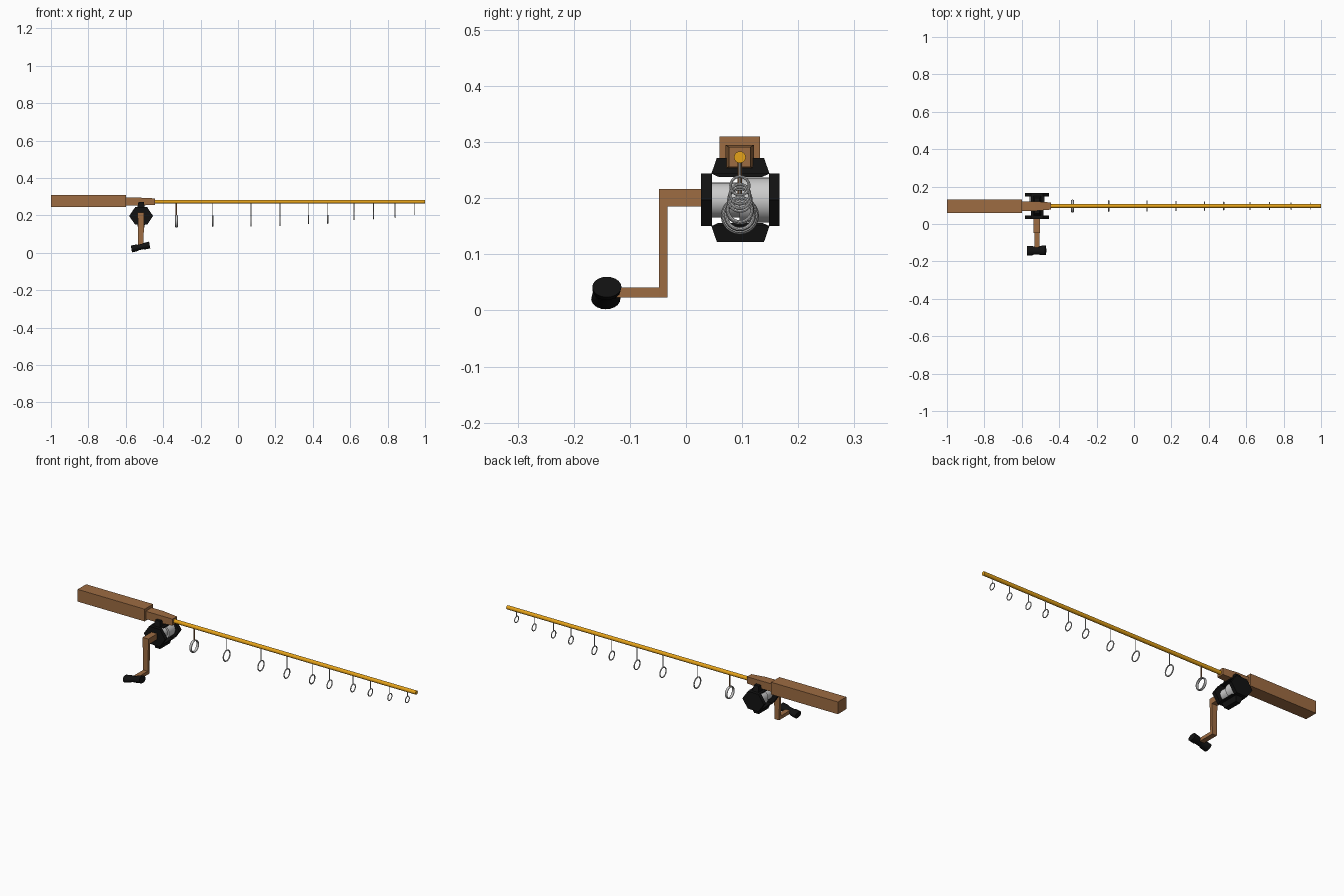
import bpy, bmesh, math
from mathutils import Vector, Matrix

if "Cube" in bpy.data.objects:
    bpy.data.objects.remove(bpy.data.objects["Cube"])

RY, RZ, CX, CZ = 0.096, 0.273, -0.518, 0.197   # rod axis and reel axis


def material(name, col):
    m = bpy.data.materials.new(name)
    m.diffuse_color = (*col, 1)
    m.use_nodes = True
    m.node_tree.nodes["Principled BSDF"].inputs["Base Color"].default_value = m.diffuse_color
    return m


WOOD = material("wood", (0.34, 0.15, 0.055))
GOLD = material("gold", (0.78, 0.36, 0.01))
BLACK = material("black", (0.006, 0.006, 0.006))


def loft(name, rings, mat=None, smooth=False):
    """Closed solid through equal-length rings of points."""
    bm = bmesh.new()
    vs = [[bm.verts.new(p) for p in r] for r in rings]
    n = len(vs[0])
    for a, b in zip(vs, vs[1:]):
        for i in range(n):
            bm.faces.new((a[i], a[(i + 1) % n], b[(i + 1) % n], b[i]))
    bm.faces.new(vs[0])
    bm.faces.new(vs[-1])
    bmesh.ops.recalc_face_normals(bm, faces=bm.faces)
    me = bpy.data.meshes.new(name)
    bm.to_mesh(me)
    bm.free()
    ob = bpy.data.objects.new(name, me)
    bpy.context.collection.objects.link(ob)
    if mat:
        me.materials.append(mat)
    if smooth:
        bpy.context.view_layer.objects.active = ob
        ob.select_set(True)
        bpy.ops.object.shade_smooth_by_angle(angle=math.radians(40))
        ob.select_set(False)
    return ob


def rect_x(x, y0, y1, z0, z1):
    return [(x, y0, z0), (x, y1, z0), (x, y1, z1), (x, y0, z1)]


def rect_z(z, x0, x1, y0, y1):
    return [(x0, y0, z), (x1, y0, z), (x1, y1, z), (x0, y1, z)]


def circle(center, axis, r, n, squash=1.0):
    q = Vector(axis).to_track_quat('Z', 'Y')
    return [Vector(center) + q @ Vector((r * math.cos(2 * math.pi * i / n),
            r * squash * math.sin(2 * math.pi * i / n), 0)) for i in range(n)]


def rod(name, a, b, r, n, mat=None, smooth=True):
    d = Vector(b) - Vector(a)
    return loft(name, [circle(a, d, r, n), circle(b, d, r, n)], mat, smooth)


# grip and stepped fore grip
loft("rear_grip", [rect_x(-1, 0.06, 0.132, 0.244, 0.31),
                   rect_x(-0.6, 0.06, 0.132, 0.244, 0.31)], WOOD)
loft("fore_grip", [rect_x(-0.602, 0.07, 0.121, 0.253, 0.295),
                   rect_x(-0.53, 0.07, 0.121, 0.253, 0.295),
                   rect_x(-0.445, 0.077, 0.115, 0.256, 0.291)], WOOD)

# rod shaft
rod("shaft", (-0.45, RY, RZ), (1, RY, RZ), 0.0105, 16, GOLD)


# line guides hanging on thin stems
def guide(i, x, bottom):
    t = (x + 0.33) / 1.275
    r = 0.034 - 0.015 * t
    minor = 0.0035 - 0.001 * t
    zc = bottom + r
    bpy.ops.mesh.primitive_torus_add(major_radius=r - minor, minor_radius=minor,
                                     major_segments=24, minor_segments=8,
                                     location=(x, RY, zc),
                                     rotation=(0, math.pi / 2, 0))
    ob = bpy.context.object
    ob.name = f"line_guide_{i}"
    if i == 0:
        ob.scale.z = 2.3        # widest guide is a band
    bpy.ops.object.shade_smooth_by_angle()
    s = 0.004 if i == 0 else 0.002
    rod(f"guide_stem_{i}", (x, RY, zc + r - minor), (x, RY, RZ), s, 8,
        WOOD if i == 0 else None)


for i, (x, b) in enumerate([(-0.329, 0.135), (-0.135, 0.138), (0.07, 0.141),
                            (0.225, 0.142), (0.376, 0.153), (0.48, 0.155),
                            (0.62, 0.174), (0.724, 0.179), (0.84, 0.187),
                            (0.945, 0.203)]):
    guide(i, x, b)


# hexagonal reel side plates
def hexagon(y):
    return [(CX + 0.064 * math.cos(i * math.pi / 3), y,
             CZ + 0.054 * math.sin(i * math.pi / 3)) for i in range(6)]


for name, y0, y1 in (("near", 0.027, 0.046), ("far", 0.148, 0.167)):
    loft(f"reel_plate_{name}", [hexagon(y0), hexagon(y1)], BLACK)

# cage plates and tapered mounts above and below the spool
for name, s in (("upper", 1), ("lower", -1)):
    loft(f"reel_cage_{name}",
         [rect_z(CZ + s * 0.041, CX - 0.034, CX + 0.034, 0.058, 0.136),
          rect_z(CZ + s * 0.047, CX - 0.034, CX + 0.034, 0.045, 0.149)], BLACK)
    loft(f"reel_mount_{name}",
         [rect_z(CZ + s * 0.046, CX - 0.02, CX + 0.02, 0.045, 0.149),
          rect_z(CZ + s * 0.075, CX - 0.014, CX + 0.014, 0.055, 0.139)], BLACK)

# stepped spool
loft("spool", [circle((CX, y, CZ), (0, 1, 0), r, 24) for y, r in
               ((0.04, 0.031), (0.095, 0.031), (0.095, 0.04), (0.155, 0.04))],
     None, True)

# crank, bent in a Z
XA, XB = CX - 0.018, CX + 0.016
loft("crank_axle", [rect_z(0.185, XA, XB, -0.048, 0.03),
                    rect_z(0.216, XA, XB, -0.048, 0.03)], WOOD)
loft("crank_arm", [rect_z(0.023, XA + 0.003, XB - 0.004, -0.048, -0.033),
                   rect_z(0.186, XA, XB, -0.048, -0.033)], WOOD)
loft("crank_peg", [rect_z(0.023, XA + 0.003, XB - 0.004, -0.125, -0.033),
                   rect_z(0.041, XA + 0.003, XB - 0.004, -0.125, -0.033)], WOOD)

# tilted knob with a narrower waist
tilt = Vector((1, 0.02, 0.22)).normalized()
kc = Vector((CX - 0.003, -0.142, 0.031))
rings = []
for t, r in ((-0.05, 0.026), (-0.022, 0.025), (-0.014, 0.021),
             (0.014, 0.021), (0.022, 0.025), (0.05, 0.026)):
    c = kc + tilt * t
    rings.append([c + Vector((-0.2 * 0.017 * math.sin(a), r * math.cos(a),
                              0.7 * r * math.sin(a)))
                  for a in [2 * math.pi * i / 20 for i in range(20)]])
loft("crank_knob", rings, BLACK, True)
